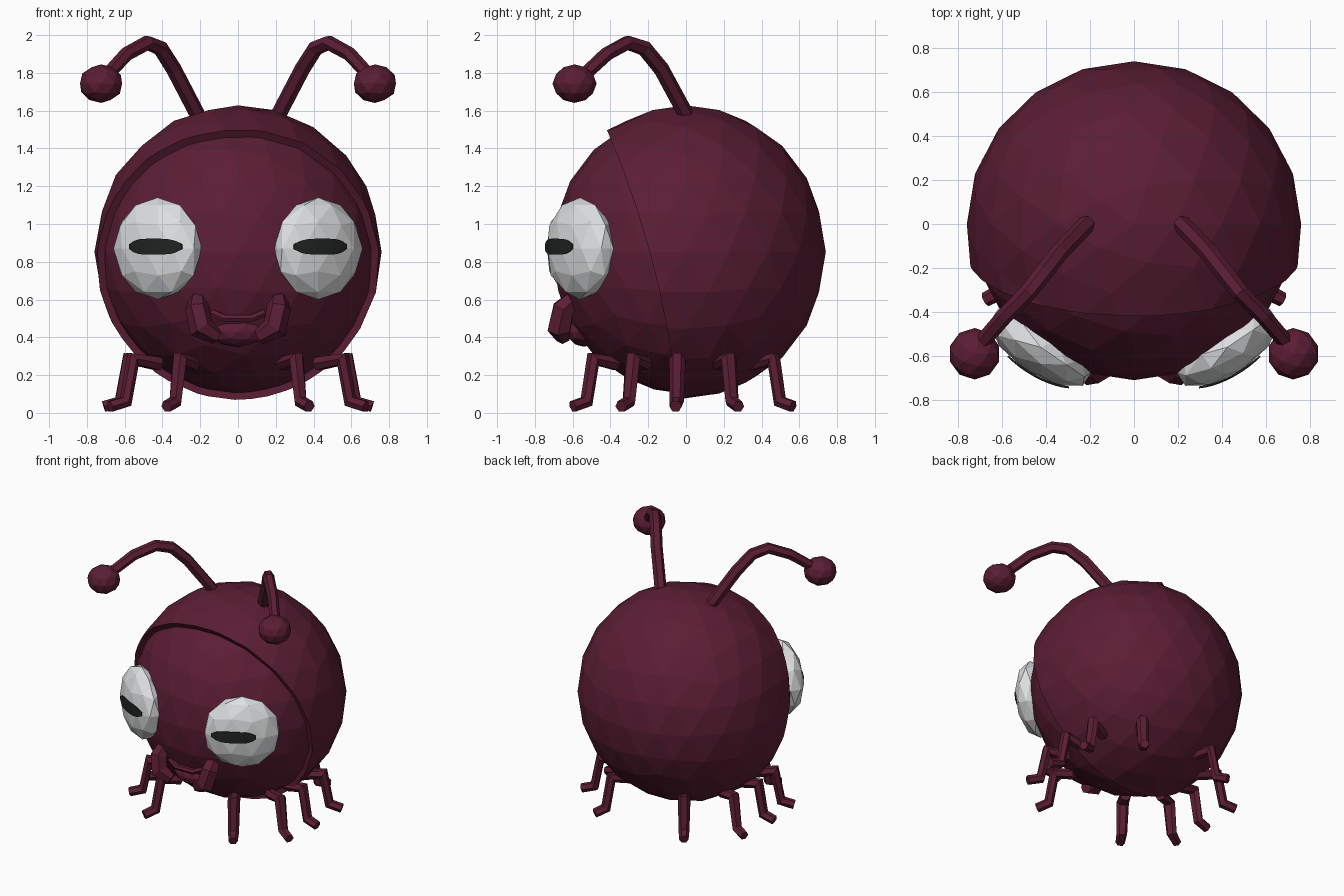
import bpy
import bmesh
from math import radians, sqrt
from mathutils import Matrix, Vector

if "Cube" in bpy.data.objects:
    bpy.data.objects.remove(bpy.data.objects["Cube"])


def material(name, rgb):
    mat = bpy.data.materials.new(name)
    mat.use_nodes = True
    colour = (*rgb, 1)
    mat.diffuse_color = colour
    bsdf = mat.node_tree.nodes["Principled BSDF"]
    bsdf.inputs["Base Color"].default_value = colour
    bsdf.inputs["Roughness"].default_value = 0.8
    return mat


MAROON = material("maroon", (0.105, 0.0125, 0.034))
WHITE = material("eye_white", (0.73, 0.74, 0.75))
BLACK = material("pupil_black", (0.015, 0.016, 0.016))


def add_mesh(name, mesh, mat):
    mesh.materials.clear()
    mesh.materials.append(mat)
    obj = bpy.data.objects.new(name, mesh)
    bpy.context.collection.objects.link(obj)
    return obj


def from_bmesh(name, bm, mat):
    mesh = bpy.data.meshes.new(name)
    bm.to_mesh(mesh)
    bm.free()
    return add_mesh(name, mesh, mat)


def ellipsoid(centre, radii, turn=0, detail=2):
    bm = bmesh.new()
    bmesh.ops.create_icosphere(bm, subdivisions=detail, radius=1)
    bm.transform(Matrix.Translation(centre) @ Matrix.Rotation(turn, 4, "Z")
                 @ Matrix.Diagonal((*radii, 1)))
    return bm


def tube(name, points, thickness, radii=None):
    """Faceted maroon tube along a path."""
    curve = bpy.data.curves.new(name, "CURVE")
    curve.dimensions = "3D"
    curve.bevel_depth = thickness
    curve.bevel_resolution = 1
    curve.use_fill_caps = True
    spline = curve.splines.new("POLY")
    spline.points.add(len(points) - 1)
    spline.use_smooth = False
    for i, (target, p) in enumerate(zip(spline.points, points)):
        target.co = (*p, 1)
        target.radius = radii[i] if radii else 1
    temp = bpy.data.objects.new(name, curve)
    bpy.context.collection.objects.link(temp)
    graph = bpy.context.evaluated_depsgraph_get()
    mesh = bpy.data.meshes.new_from_object(temp.evaluated_get(graph))
    bpy.data.objects.remove(temp)
    bpy.data.curves.remove(curve)
    for poly in mesh.polygons:
        poly.use_smooth = False
    return add_mesh(name, mesh, MAROON)


# Face: the slightly smaller ball in front
from_bmesh("face", ellipsoid((0, 0, 0.85), (0.735, 0.71, 0.75), detail=3), MAROON)


# Shell: larger ball cut along a slanted, bowed rim
def bow(z):
    return 0.05 * (1 - ((z - 0.9) / 0.65) ** 2)


body_centre = Vector((0, 0, 0.853))
bm = ellipsoid(body_centre, (0.76, 0.74, 0.775), detail=3)
top, bottom = Vector((0, -0.43, 1.52)), Vector((0, -0.08, 0.30))
for v in bm.verts:
    v.co.y -= bow(v.co.z)
bmesh.ops.bisect_plane(bm, geom=bm.verts[:] + bm.edges[:] + bm.faces[:],
                       plane_co=top, plane_no=Vector((1, 0, 0)).cross(bottom - top),
                       clear_inner=True)
if max(v.co.y for v in bm.verts) < 0.5:
    raise ValueError("shell was cut on the wrong side")
for v in bm.verts:
    v.co.y += bow(v.co.z)
bmesh.ops.remove_doubles(bm, verts=bm.verts[:], dist=0.03)

# Flared lip, turned inward to meet the face
rim = [e for e in bm.edges if e.is_boundary]
for v in {v for e in rim for v in e.verts}:
    v.co = body_centre + (v.co - body_centre) * 1.02
lip = bmesh.ops.extrude_edge_only(bm, edges=rim)
for v in lip["geom"]:
    if isinstance(v, bmesh.types.BMVert):
        v.co = body_centre + (v.co - body_centre) * 0.93
from_bmesh("shell", bm, MAROON)

# Chin and mouth
from_bmesh("chin", ellipsoid((0, -0.54, 0.43), (0.15, 0.09, 0.08)), MAROON)
tube("mouth", [(-0.14, -0.62, 0.53), (-0.07, -0.64, 0.50), (0.07, -0.64, 0.50),
               (0.14, -0.62, 0.53)], 0.022)

EYE = (0.27, 0.125, 0.27)
FEET = [(0.34, -0.54), (0.61, -0.31), (0.64, -0.05), (0.62, 0.25), (0.34, 0.51)]
LEG = [(0.68, 0.26), (0.91, 0.285), (0.975, 0.06), (1.11, 0.034)]

for side, label in ((1, "left"), (-1, "right")):
    # Eye, turned outward
    centre = Vector((side * 0.425, -0.56, 0.87))
    turn = side * radians(34)
    from_bmesh(label + "_eye", ellipsoid(centre, EYE, turn), WHITE)

    # Pupil: thin slit plate following the eye
    bm = bmesh.new()
    bmesh.ops.create_grid(bm, x_segments=10, y_segments=3, size=1)
    for v in bm.verts:
        u, w = v.co.x, v.co.y
        x = 0.155 * u - side * 0.055
        z = 0.042 * w * (1 - 0.7 * u ** 4) + 0.01
        y = -EYE[1] * sqrt(1 - (x / EYE[0]) ** 2 - (z / EYE[2]) ** 2) - 0.001
        v.co = (x, y, z)
    bm.transform(Matrix.Translation(centre) @ Matrix.Rotation(turn, 4, "Z"))
    pupil = from_bmesh(label + "_pupil", bm, BLACK)
    plate = pupil.modifiers.new("plate", "SOLIDIFY")
    plate.thickness = 0.008
    plate.offset = 0

    # Hooked mandible beside the mouth
    tube(label + "_mandible",
         [(side * 0.21, -0.58, 0.62), (side * 0.215, -0.65, 0.55),
          (side * 0.195, -0.67, 0.45), (side * 0.11, -0.65, 0.40)],
         0.068, (0.65, 0.95, 1, 0.6))

    # Antenna with a faceted knob
    tube(label + "_antenna",
         [(side * 0.215, 0.0, 1.58), (side * 0.34, -0.13, 1.82),
          (side * 0.41, -0.22, 1.93), (side * 0.48, -0.31, 1.96),
          (side * 0.59, -0.42, 1.90), (side * 0.71, -0.56, 1.77)],
         0.042, (1, 1, 1, 0.95, 0.9, 0.85))
    from_bmesh(label + "_antenna_knob",
               ellipsoid((side * 0.725, -0.59, 1.743), (0.117, 0.117, 0.102)), MAROON)

    # Legs: hip, knee, ankle, toe on a line out from the middle
    for i, (fx, fy) in enumerate(FEET):
        tube(f"{label}_leg_{i + 1}",
             [(side * fx * r, fy * r, z) for r, z in LEG],
             0.044, (0.9, 1, 0.85, 0.75))
